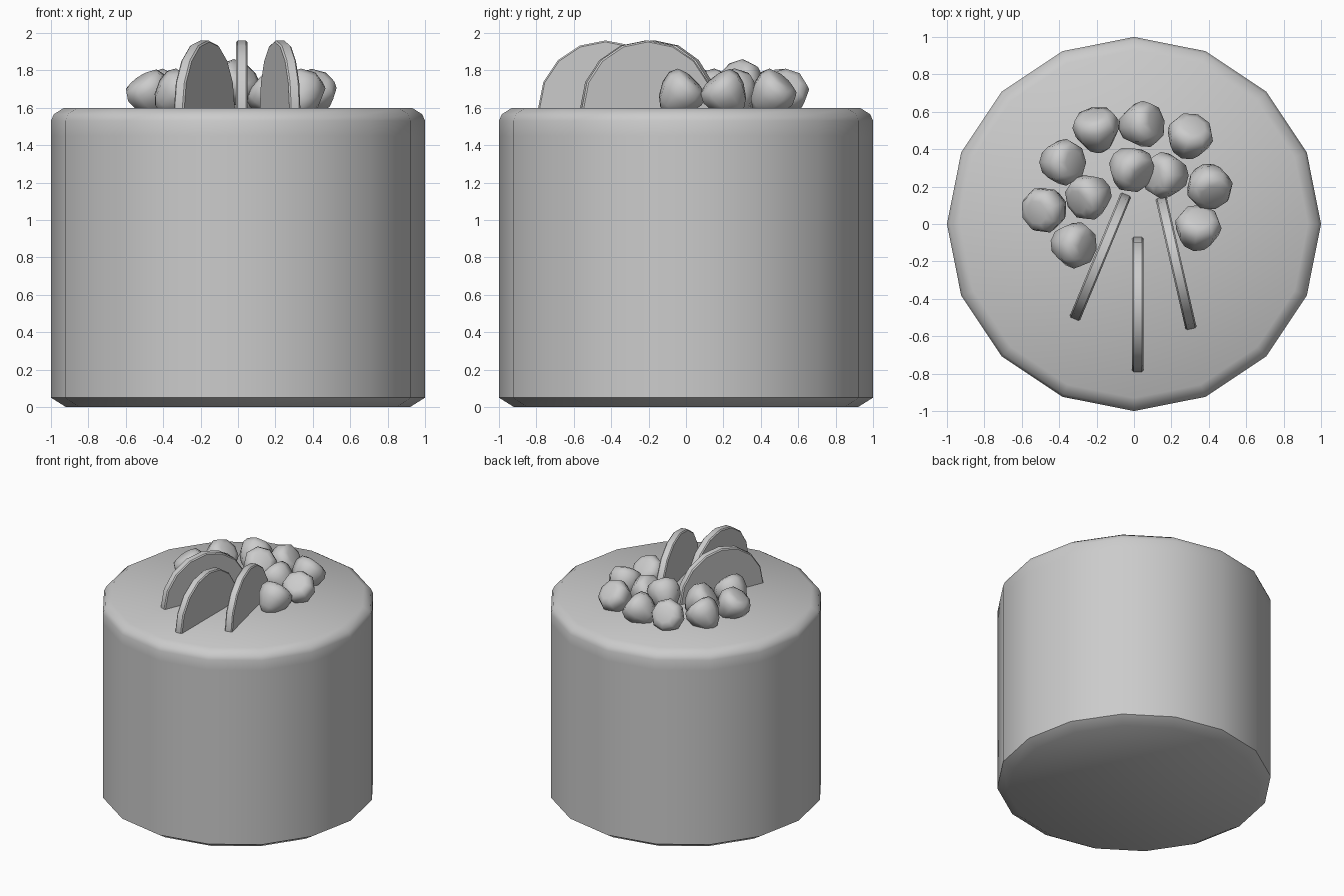
import bpy, bmesh
from math import sin, cos, pi, radians
from mathutils import Matrix, Vector

cube = bpy.data.objects.get("Cube")
if cube:
    bpy.data.objects.remove(cube, do_unlink=True)

grey = bpy.data.materials.new("plain grey")
grey.use_nodes = True
grey.diffuse_color = (0.6, 0.6, 0.6, 1)
grey.node_tree.nodes["Principled BSDF"].inputs["Base Color"].default_value = (0.6, 0.6, 0.6, 1)


def finish(name, bm, matrix=Matrix(), angle=40):
    bmesh.ops.recalc_face_normals(bm, faces=bm.faces)
    mesh = bpy.data.meshes.new(name)
    bm.to_mesh(mesh)
    bm.free()
    mesh.materials.append(grey)
    obj = bpy.data.objects.new(name, mesh)
    bpy.context.collection.objects.link(obj)
    obj.matrix_world = matrix
    bpy.ops.object.select_all(action="DESELECT")
    obj.select_set(True)
    bpy.context.view_layer.objects.active = obj
    bpy.ops.object.shade_smooth_by_angle(angle=radians(angle))
    return obj


def lathe(profile, sides):
    """Closed solid of revolution around z, from (radius, height) pairs."""
    bm = bmesh.new()
    rings = [[bm.verts.new((r * cos(2 * pi * i / sides), r * sin(2 * pi * i / sides), z))
              for i in range(sides)] for r, z in profile]
    for low, high in zip(rings, rings[1:]):
        for i in range(sides):
            j = (i + 1) % sides
            bm.faces.new((low[i], low[j], high[j], high[i]))
    bm.faces.new(rings[0])
    bm.faces.new(rings[-1])
    return bm


# Cake body with chamfered foot and rounded shoulder
TOP = 1.6
finish("cake_body", lathe([(0.92, 0), (1, 0.05), (1, 1.45), (1, 1.53), (0.985, 1.565), (0.93, TOP)], 16), angle=50)


# Round wafers standing half sunk in the cake
def wafer(name, x, y, turn):
    bm = bmesh.new()
    bmesh.ops.create_cone(bm, cap_ends=True, segments=16, radius1=0.36, radius2=0.36, depth=0.06)
    rim = [e for e in bm.edges if any(len(f.verts) > 4 for f in e.link_faces)]
    bmesh.ops.bevel(bm, geom=rim, offset=0.008, segments=1, affect="EDGES")
    bmesh.ops.rotate(bm, verts=bm.verts, matrix=Matrix.Rotation(pi / 2, 3, "Y"))
    # keep only the half above the cake
    bmesh.ops.bisect_plane(bm, geom=bm.verts[:] + bm.edges[:] + bm.faces[:], plane_co=(0, 0, -0.03),
                           plane_no=(0, 0, -1), clear_outer=True)
    bmesh.ops.holes_fill(bm, edges=[e for e in bm.edges if e.is_boundary])
    finish(name, bm, Matrix.Translation((x, y, TOP)) @ Matrix.Rotation(radians(turn), 4, "Z"))


wafer("wafer_middle", 0.02, -0.43, 0)
wafer("wafer_right", -0.18, -0.175, -22.5)
wafer("wafer_left", 0.225, -0.21, 13)

# Berries: blunt cones with a flat cap; x, y, lift, cap heading and cap elevation
PROFILE = [(0.03, -0.125), (0.075, -0.09), (0.115, -0.02), (0.125, 0.04), (0.105, 0.085), (0.065, 0.1)]
berries = [
    (-0.20, 0.50, 0, 100, 30), (0.035, 0.53, 0, 10, 35), (0.295, 0.46, 0, 70, 45),
    (-0.39, 0.33, 0, 0, 45), (-0.02, 0.30, 0.05, -40, 40), (0.175, 0.26, 0, 180, 40),
    (0.40, 0.21, 0, -75, 50), (-0.47, 0.08, 0, 200, 55), (-0.235, 0.15, 0, 205, 40),
    (0.34, -0.03, 0, 80, 45), (-0.33, -0.11, 0, -10, 40),
]
for n, (x, y, lift, heading, rise) in enumerate(berries):
    a, e = radians(heading), radians(rise)
    axis = Vector((cos(a) * cos(e), sin(a) * cos(e), sin(e)))
    place = Matrix.Translation((x, y, TOP + 0.075 + lift)) @ axis.to_track_quat("Z", "Y").to_matrix().to_4x4()
    finish(f"berry_{n + 1}", lathe(PROFILE, 8), place, 60)
